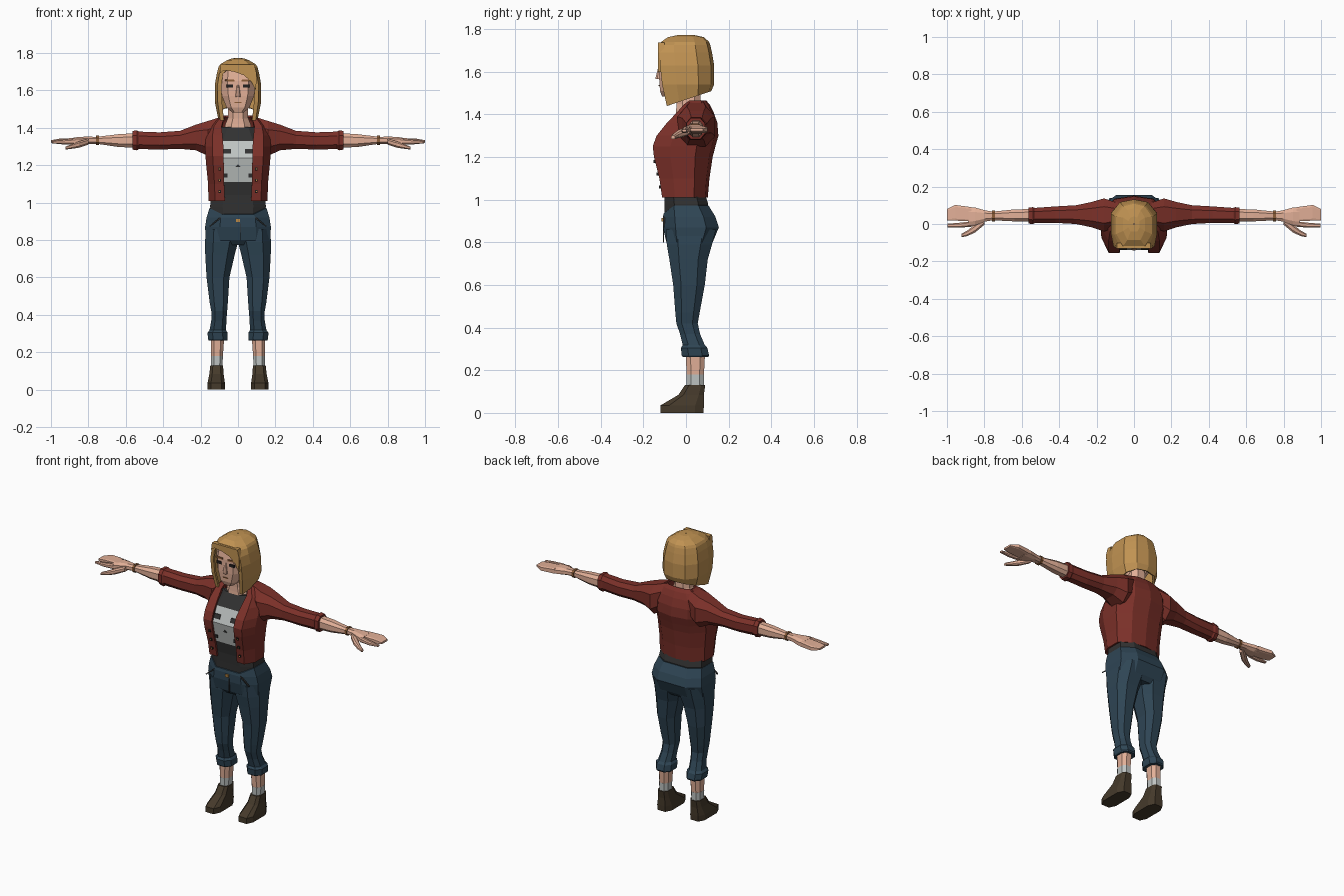
import bpy, bmesh
from mathutils import Vector


def material(name, r, g, b):
    m = bpy.data.materials.new(name)
    m.diffuse_color = (r, g, b, 1)
    return m


SKIN = material("skin", .76, .43, .31)
HAIR = material("blond_hair", .53, .29, .085)
RED = material("red_jacket", .20, .03, .022)
JEAN = material("blue_denim", .028, .06, .09)
DARK = material("charcoal_shirt", .031, .031, .031)
GREY = material("light_grey", .52, .55, .54)
SHOE = material("brown_shoe", .06, .042, .024)
BLACK = material("dark_eye", .016, .014, .014)
BRASS = material("brass", .50, .25, .06)
BROWN = material("brow_brown", .26, .11, .04)


def finish(name, bm, mats, mirror=False, thick=0):
    bmesh.ops.recalc_face_normals(bm, faces=bm.faces)
    me = bpy.data.meshes.new(name)
    bm.to_mesh(me)
    bm.free()
    ob = bpy.data.objects.new(name, me)
    bpy.context.collection.objects.link(ob)
    for m in mats:
        me.materials.append(m)
    if mirror:
        mod = ob.modifiers.new("mirror", 'MIRROR')
        mod.merge_threshold = .0005
    if thick:
        mod = ob.modifiers.new("thickness", 'SOLIDIFY')
        mod.thickness = thick
        mod.offset = -1
    return ob


def skin_rings(bm, rings, closed):
    """Join rows of points with quads."""
    rows = [[bm.verts.new(p) for p in r] for r in rings]
    n = len(rows[0])
    for a, b in zip(rows, rows[1:]):
        for i in range(n if closed else n - 1):
            j = (i + 1) % n
            bm.faces.new((a[i], a[j], b[j], b[i]))
    if closed:
        bm.faces.new(rows[0])
        bm.faces.new(rows[-1])


def loft(name, rings, mat, axis='z', k=.5, mirror=False, bend=None):
    """Eight-sided tube; ring = (position, low a, high a, low b, high b)."""
    prof = [(k, -1), (1, -k), (1, k), (k, 1), (-k, 1), (-1, k), (-1, -k), (-k, -1)]
    pts = []
    for t, a0, a1, b0, b1 in rings:
        row = []
        for u, v in prof:
            a, b = (a0 + a1) / 2 + u * (a1 - a0) / 2, (b0 + b1) / 2 + v * (b1 - b0) / 2
            row.append(Vector((a, b, t) if axis == 'z' else (t, a, b)))
        pts.append(row)
    bm = bmesh.new()
    skin_rings(bm, pts, True)
    if bend:
        for v in bm.verts:
            bend(v.co)
    return finish(name, bm, [mat], mirror)


def wrap(name, rows, mat, thick, bend=None):
    """Shell open at the front; row = (z, opening, half width, front y, back y)."""
    pts = []
    for z, xi, w, f, b in rows:
        d = b - f
        pts.append([(xi, f, z), (xi + .6 * (w - xi), f, z), (w, f + .28 * d, z),
                    (w, f + .7 * d, z), (w * .6, b - .06 * d, z), (0, b, z)])
    bm = bmesh.new()
    skin_rings(bm, pts, False)
    if bend:
        for v in bm.verts:
            bend(v.co)
    ob = finish(name, bm, [mat], True, thick)
    # outward faces, so the thickness grows inward
    me = ob.data
    if sum(p.normal.dot(Vector((p.center.x, p.center.y, 0))) for p in me.polygons) < 0:
        me.flip_normals()
    return ob


def plate(name, points, y, depth, mat, mirror=False, slope=0):
    """Flat shape drawn in x,z, set on a front surface."""
    z0 = points[0][1]
    bm = bmesh.new()
    f = bm.faces.new([bm.verts.new((x, y + slope * (z - z0), z)) for x, z in points])
    ext = bmesh.ops.extrude_face_region(bm, geom=[f])
    bmesh.ops.translate(bm, vec=(0, depth, 0),
                        verts=[v for v in ext['geom'] if isinstance(v, bmesh.types.BMVert)])
    return finish(name, bm, [mat], mirror)


def rect(x, z, w, h):
    return [(x - w / 2, z - h / 2), (x + w / 2, z - h / 2),
            (x + w / 2, z + h / 2), (x - w / 2, z + h / 2)]


# Shoes, socks and ankles
loft("shoe", [(0, .07, .163, -.12, .082), (.035, .07, .163, -.12, .084),
              (.085, .077, .153, -.035, .084), (.13, .08, .148, -.005, .09)],
     SHOE, k=.6, mirror=True)
loft("sock", [(.11, .083, .143, .004, .084), (.18, .081, .145, .002, .085)], GREY, mirror=True)
loft("ankle", [(.178, .081, .144, .003, .084), (.29, .073, .146, -.002, .09)], SKIN, mirror=True)

# Jeans
loft("trouser_leg", [(.262, .058, .155, -.015, .104), (.27, .055, .16, -.02, .108),
                     (.305, .055, .163, -.024, .10), (.318, .064, .152, -.015, .088),
                     (.37, .062, .143, -.028, .066), (.42, .058, .143, -.045, .055),
                     (.47, .054, .152, -.05, .064), (.60, .046, .168, -.06, .088),
                     (.72, .018, .175, -.078, .102), (.79, .0, .176, -.09, .122),
                     (.86, .0, .172, -.095, .14)], JEAN, mirror=True)


def dip(co):  # waistband sits lower at the front
    if co.z > .95 and co.y < -.08:
        co.z -= .035


loft("hips", [(.775, -.12, .12, -.07, .105), (.80, -.172, .172, -.092, .125),
              (.87, -.176, .176, -.108, .154), (.92, -.168, .168, -.108, .138),
              (.972, -.152, .152, -.104, .106)], JEAN, k=.55, bend=dip)
plate("trouser_button", rect(0, .905, .022, .016), -.116, .009, BRASS)
plate("fly_seam", rect(.012, .845, .004, .09), -.109, .006, DARK)
plate("pocket_trim", [(.09, .918), (.15, .87), (.152, .876), (.093, .925)],
      -.108, .009, DARK, True, .02)

# Shirt with a pale chest print
shirt = loft("shirt", [(.90, -.14, .14, -.10, .09), (.98, -.149, .149, -.101, .104),
                       (1.04, -.143, .143, -.103, .085), (1.11, -.142, .142, -.114, .09),
                       (1.17, -.143, .143, -.126, .09), (1.24, -.145, .145, -.14, .095),
                       (1.33, -.145, .145, -.10, .11), (1.405, -.10, .10, -.045, .10)],
             DARK, k=.55)
shirt.data.materials.append(GREY)
for p in shirt.data.polygons:
    if p.normal.y < -.7 and abs(p.center.x) < .02 and 1.11 < p.center.z < 1.33:
        p.material_index = 1
plate("print_side_mark", rect(.058, 1.275, .042, .025), -.135, .008, DARK, True, .44)
plate("print_centre_mark", [(-.014, 1.19), (.014, 1.19), (0, 1.205)], -.135, .008, DARK)
plate("print_edge_mark", rect(.068, 1.145, .022, .02), -.125, .008, DARK, True, -.2)

# Jacket body, sleeves and studs
wrap("jacket", [(1.01, .07, .158, -.112, .102), (1.10, .074, .160, -.125, .110),
                (1.20, .076, .170, -.15, .125), (1.25, .077, .174, -.156, .138),
                (1.30, .078, .176, -.138, .152), (1.36, .083, .172, -.09, .147),
                (1.41, .088, .155, -.042, .13), (1.445, .078, .12, -.012, .112),
                (1.465, .068, .09, .015, .095)], RED, .012)
loft("sleeve", [(.08, -.01, .11, 1.30, 1.462), (.16, -.04, .137, 1.25, 1.437),
                (.225, -.018, .118, 1.28, 1.417), (.31, .0, .10, 1.288, 1.384),
                (.42, .006, .094, 1.284, 1.376), (.53, .006, .086, 1.287, 1.38),
                (.54, .0, .09, 1.28, 1.387), (.565, .002, .088, 1.284, 1.383)],
     RED, 'x', mirror=True)
for i, (z, y) in enumerate([(1.06, -.126), (1.12, -.138), (1.18, -.152)]):
    plate(f"jacket_stud_{i}", rect(.098, z, .014, .014), y, .009, BLACK, True)
    plate(f"jacket_stud_tip_{i}", rect(.099, z, .006, .006), y - .001, .004, BRASS, True)
plate("lapel", [(.09, 1.265), (.12, 1.30), (.125, 1.385), (.085, 1.40)],
      -.152, .009, RED, True, .82)

# Forearms, hands and bracelets
loft("forearm", [(.54, .014, .08, 1.293, 1.372), (.64, .014, .078, 1.298, 1.366),
                 (.755, .02, .066, 1.315, 1.352), (.80, .012, .074, 1.314, 1.353),
                 (.85, -.008, .088, 1.308, 1.352), (.885, -.014, .09, 1.31, 1.346)],
     SKIN, 'x', mirror=True)
loft("fingers", [(.87, .014, .09, 1.312, 1.346), (.955, .018, .102, 1.314, 1.342),
                 (1.0, .02, .08, 1.322, 1.334)], SKIN, 'x', k=.75, mirror=True)
loft("index_finger", [(.87, -.015, .014, 1.312, 1.343), (.94, -.02, .006, 1.312, 1.336),
                      (.998, -.018, .002, 1.318, 1.33)], SKIN, 'x', mirror=True)
loft("thumb", [(.80, -.004, .04, 1.31, 1.342), (.85, -.046, -.002, 1.294, 1.328),
               (.89, -.064, -.034, 1.288, 1.312), (.922, -.071, -.052, 1.284, 1.30)],
     SKIN, 'x', mirror=True)
loft("bracelet", [(.744, .014, .072, 1.309, 1.358), (.758, .014, .072, 1.309, 1.358)],
     BROWN, 'x', mirror=True)

# Neck and head
loft("neck", [(1.37, -.075, .075, -.05, .085), (1.42, -.068, .068, -.046, .082),
              (1.45, -.055, .055, -.045, .07), (1.54, -.05, .05, -.05, .066)], SKIN)
loft("head", [(1.483, -.032, .032, -.112, -.03), (1.51, -.062, .062, -.122, .03),
              (1.57, -.086, .086, -.126, .08), (1.65, -.094, .094, -.125, .09),
              (1.725, -.085, .085, -.112, .09)], SKIN, k=.6)
loft("nose", [(1.565, -.014, .014, -.142, -.11), (1.575, -.013, .013, -.142, -.11),
              (1.63, -.006, .006, -.128, -.11)], SKIN)
plate("eye", rect(.045, 1.624, .034, .017), -.13, .009, BLACK, True)
plate("brow", [(.018, 1.647), (.07, 1.65), (.068, 1.66), (.018, 1.657)],
      -.13, .009, BROWN, True)
plate("mouth", rect(0, 1.535, .035, .005), -.128, .006, BROWN)


def slant(co):  # lower edge of the bob rises towards the back
    if co.z < 1.46:
        co.z += (co.y + .09) * .33


# Bobbed hair with a swept fringe
wrap("hair", [(1.44, .075, .108, -.09, .118), (1.54, .086, .124, -.112, .132),
              (1.63, .088, .124, -.122, .132), (1.69, .08, .113, -.124, .122),
              (1.725, .04, .104, -.122, .114), (1.74, .0, .095, -.117, .108),
              (1.762, .0, .058, -.085, .085), (1.772, .0, .03, -.04, .04),
              (1.773, .0, .004, -.004, .004)], HAIR, .014, slant)
plate("fringe", [(-.092, 1.738), (-.098, 1.69), (-.075, 1.708), (-.02, 1.70), (.03, 1.682),
                 (.07, 1.648), (.096, 1.60), (.10, 1.69), (.088, 1.738)],
      -.132, .03, HAIR)
